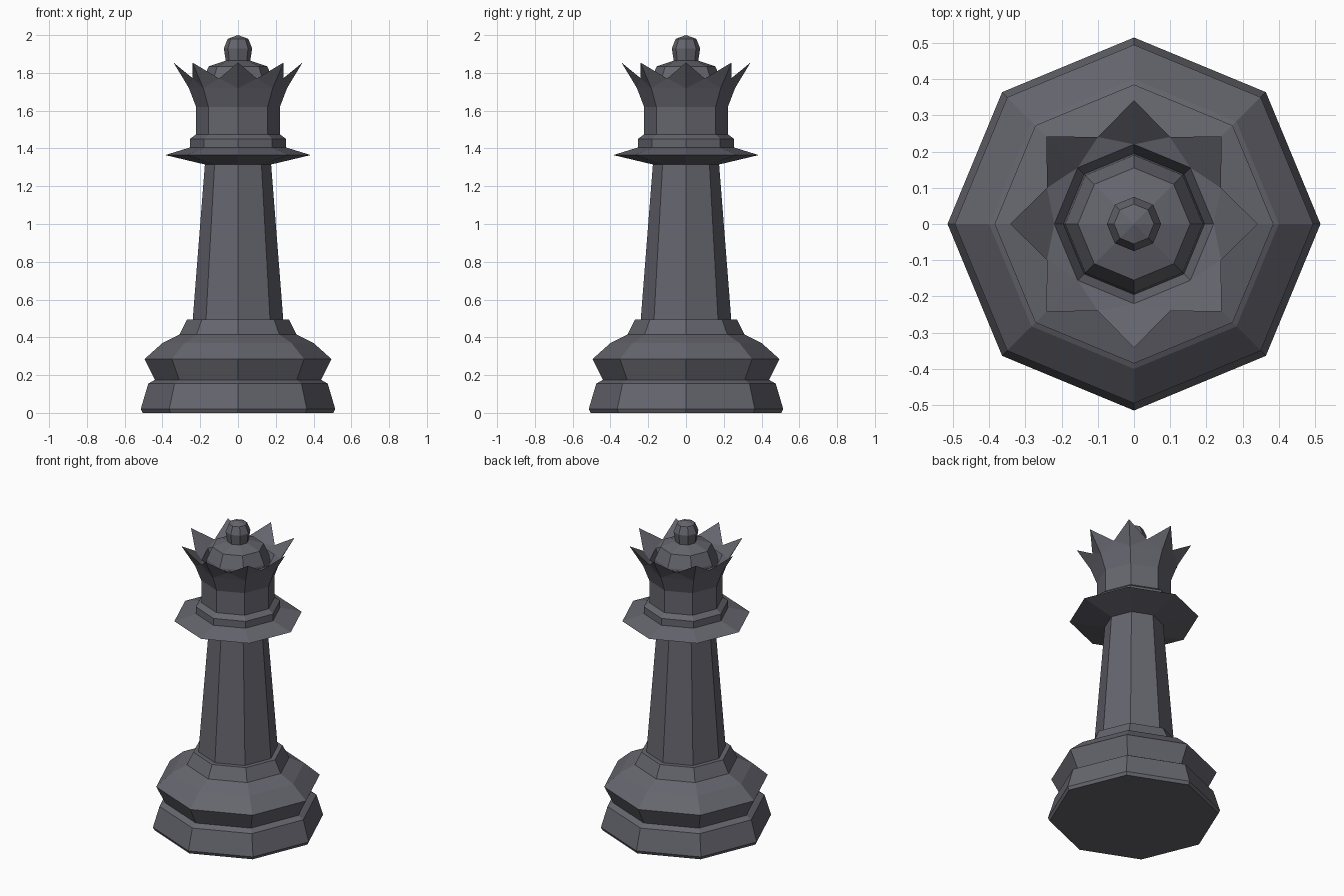
import bpy, bmesh
from math import sin, cos, pi

if "Cube" in bpy.data.objects:
    bpy.data.objects.remove(bpy.data.objects["Cube"])

N = 8


def polar(r, k, z):
    a = 2 * pi * k / N
    return (r * cos(a), r * sin(a), z)


def finish(name, bm):
    bmesh.ops.recalc_face_normals(bm, faces=bm.faces)
    me = bpy.data.meshes.new(name)
    bm.to_mesh(me)
    bm.free()
    ob = bpy.data.objects.new(name, me)
    bpy.context.collection.objects.link(ob)
    mat = bpy.data.materials.get("dark_grey") or bpy.data.materials.new("dark_grey")
    mat.diffuse_color = (0.13, 0.13, 0.155, 1)
    mat.use_nodes = True
    mat.node_tree.nodes["Principled BSDF"].inputs["Base Color"].default_value = mat.diffuse_color
    me.materials.append(mat)
    return ob


def lathe(name, profile):
    """Eight-sided turned part from (radius, height) pairs, capped at both ends."""
    bm = bmesh.new()
    rings = [[bm.verts.new(polar(r, k, z)) for k in range(N)] if r > 0
             else [bm.verts.new((0, 0, z))] for r, z in profile]
    for a, b in zip(rings, rings[1:]):
        for k in range(N):
            j = (k + 1) % N
            if len(b) == 1:
                bm.faces.new((a[k], a[j], b[0]))
            else:
                bm.faces.new((a[k], a[j], b[j], b[k]))
    for ring in (rings[0], rings[-1]):
        if len(ring) == N:
            bm.faces.new(ring)
    return finish(name, bm)


# Stepped base
lathe("base", [(0.505, 0), (0.515, 0.02), (0.475, 0.155), (0.44, 0.175),
               (0.495, 0.285), (0.40, 0.37), (0.31, 0.415), (0.27, 0.495)])
# Tapered stem
lathe("stem", [(0.24, 0.49), (0.175, 1.32)])
# Collar disc and the moulding above it
lathe("collar", [(0.175, 1.315), (0.385, 1.365), (0.255, 1.405),
                 (0.255, 1.45), (0.222, 1.475)])

# Flared crown with eight spikes, open on top
bm = bmesh.new()
levels = [(0.222, 1.47), (0.222, 1.62), (0.26, 1.72)]
rings = [[bm.verts.new(polar(r, k, z)) for k in range(N)] for r, z in levels]
low, mid, rim = rings
tips = [bm.verts.new(polar(0.342, k, 1.855)) for k in range(N)]
valleys = [bm.verts.new(polar(0.26, k + 0.5, 1.77)) for k in range(N)]
inner = [bm.verts.new(polar(0.22, k, 1.755)) for k in range(N)]
floor = [bm.verts.new(polar(0.195, k, 1.70)) for k in range(N)]
for k in range(N):
    j = (k + 1) % N
    for f in ((low[k], low[j], mid[j], mid[k]), (mid[k], mid[j], rim[j], rim[k]),
              (rim[k], rim[j], valleys[k]), (rim[k], valleys[k], tips[k]),
              (rim[j], tips[j], valleys[k]), (tips[k], valleys[k], inner[k]),
              (tips[j], inner[j], valleys[k]), (inner[k], valleys[k], inner[j]),
              (inner[k], inner[j], floor[j], floor[k])):
        bm.faces.new(f)
bm.faces.new(low)
bm.faces.new(floor)
finish("crown", bm)

# Dome inside the crown
lathe("dome", [(0.195, 1.70), (0.19, 1.755), (0.155, 1.835), (0.05, 1.87)])
# Finial ball
lathe("finial", [(0.065, 1.865), (0.075, 1.93), (0.055, 1.98), (0, 2.0)])
